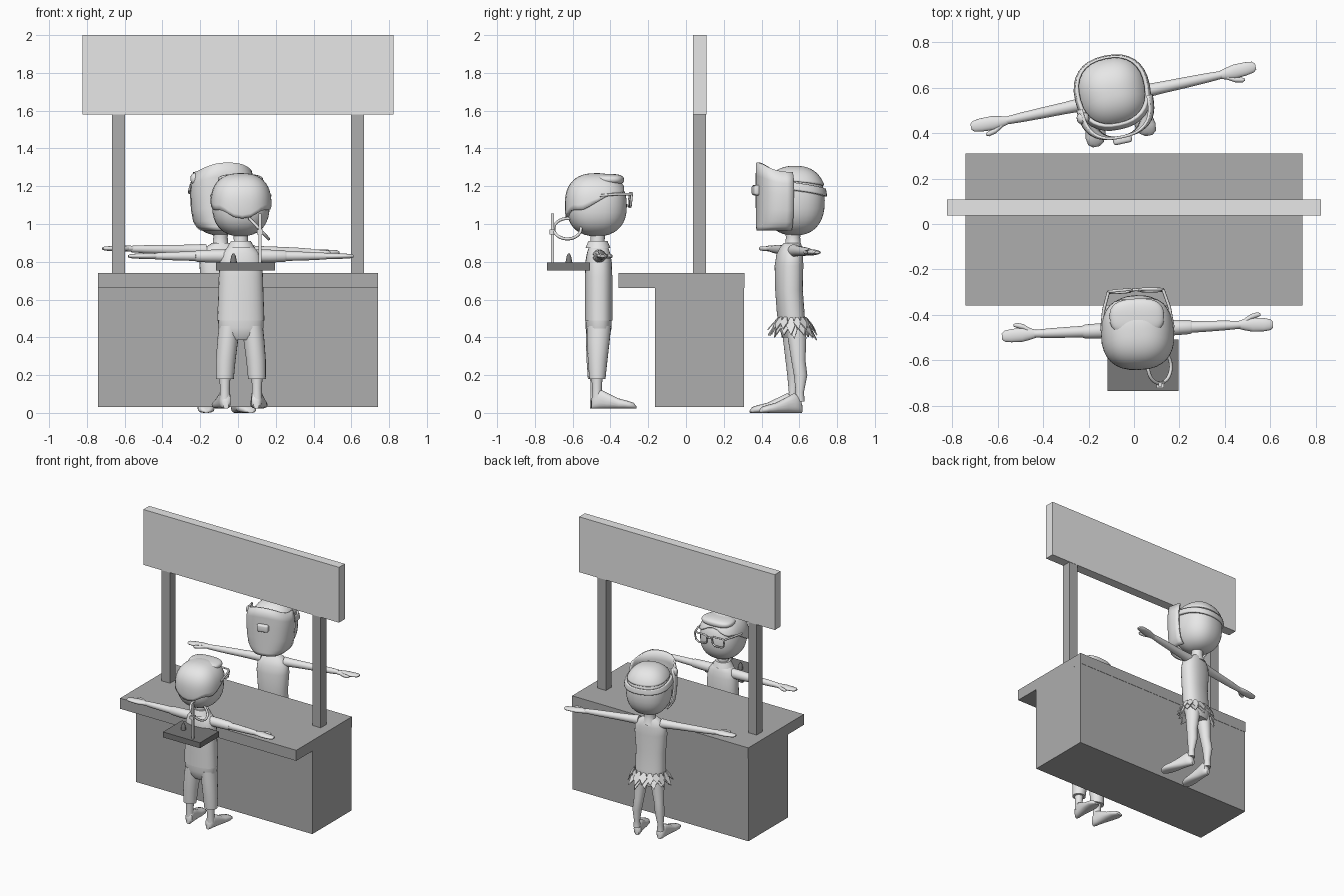
import bpy, bmesh, math, random
from mathutils import Matrix, Vector

if "Cube" in bpy.data.objects:
    bpy.data.objects.remove(bpy.data.objects["Cube"])

random.seed(4)
PI = math.pi
M = Matrix.Identity(4)          # placement of the group being built


def material(name, v):
    m = bpy.data.materials.new(name)
    m.diffuse_color = (v, v, v, 1)
    m.use_nodes = True
    m.node_tree.nodes["Principled BSDF"].inputs["Base Color"].default_value = m.diffuse_color
    return m


LIGHT = material("light_grey", 0.8)
MID = material("mid_grey", 0.42)
DARK = material("dark_grey", 0.19)


def add(name, bm, mat, smooth=True):
    bmesh.ops.remove_doubles(bm, verts=bm.verts, dist=1e-5)
    bmesh.ops.recalc_face_normals(bm, faces=bm.faces)
    for f in bm.faces:
        f.smooth = smooth
    for e in bm.edges:
        if len(e.link_faces) == 2:
            e.smooth = e.calc_face_angle(0) < 0.7
    me = bpy.data.meshes.new(name)
    bm.transform(M)
    bm.to_mesh(me)
    bm.free()
    me.materials.append(mat)
    ob = bpy.data.objects.new(name, me)
    bpy.context.collection.objects.link(ob)
    return ob


def box(name, x, y, z, mat, bevel=0):
    bm = bmesh.new()
    bmesh.ops.create_cube(bm, size=1)
    for v in bm.verts:
        v.co = Vector([(r[0] + r[1]) / 2 + c * (r[1] - r[0]) for r, c in zip((x, y, z), v.co)])
    if bevel:
        bmesh.ops.bevel(bm, geom=bm.edges[:], offset=bevel, segments=3, profile=0.5, affect='EDGES')
    return add(name, bm, mat, bool(bevel))


def spow(v, p):
    return math.copysign(abs(v) ** p, v)


def skin(bm, rows, closed=True):
    n = len(rows[0])
    for a, b in zip(rows, rows[1:]):
        for i in range(n if closed else n - 1):
            j = (i + 1) % n
            bm.faces.new((a[i], a[j], b[j], b[i]))


def loft(name, rings, axis='z', mat=LIGHT, n=20, p=1.0):
    """Capped skin over elliptical rings (x, y, z, radius_a, radius_b)."""
    bm = bmesh.new()
    rows = []
    for x, y, z, a, b in rings:
        row = []
        for i in range(n):
            t = 2 * PI * i / n
            u, w = a * spow(math.cos(t), p), b * spow(math.sin(t), p)
            d = {'z': (u, w, 0), 'x': (0, u, w), 'y': (u, 0, w)}[axis]
            row.append(bm.verts.new((x + d[0], y + d[1], z + d[2])))
        rows.append(row)
    skin(bm, rows)
    bm.faces.new(rows[0])
    bm.faces.new(rows[-1])
    return add(name, bm, mat)


def dome(name, c, r, low=None, high=None, p=0.85, thick=0, n=32, m=18):
    """Boxy ellipsoid, or the zone of it between heights low(t) and high(t); t = 0 is the face."""
    def angle(f, t, default):
        if f is None:
            return default
        return math.acos(max(-1, min(1, spow((f(t) - c[2]) / r[2], 1 / p))))
    bm = bmesh.new()
    rows = []
    for j in range(m + 1):
        row = []
        for i in range(n):
            t = 2 * PI * i / n
            a, b = angle(high, t, 0), angle(low, t, PI)
            ph = a + (b - a) * j / m
            s = spow(math.sin(ph), p) if 0 < ph < PI else 0
            row.append(bm.verts.new((c[0] + r[0] * s * spow(math.sin(t), p),
                                     c[1] - r[1] * s * spow(math.cos(t), p),
                                     c[2] + r[2] * spow(math.cos(ph), p))))
        rows.append(row)
    skin(bm, rows)
    ob = add(name, bm, LIGHT)
    if thick:
        mod = ob.modifiers.new("thickness", 'SOLIDIFY')
        mod.thickness, mod.offset = thick, -1
    return ob


def tube(name, pts, r, cyclic=False):
    cu = bpy.data.curves.new(name, 'CURVE')
    cu.dimensions = '3D'
    cu.bevel_depth, cu.bevel_resolution, cu.use_fill_caps = r, 2, True
    sp = cu.splines.new('POLY')
    sp.points.add(len(pts) - 1)
    for q, co in zip(sp.points, pts):
        q.co = (M @ Vector(co)).to_4d()
    sp.use_cyclic_u = cyclic
    cu.materials.append(LIGHT)
    ob = bpy.data.objects.new(name, cu)
    bpy.context.collection.objects.link(ob)


def arms(who, z, reach, drop=0.0):
    for s, side in ((-1, "left"), (1, "right")):
        k, zz = reach, z + drop * s
        loft(f"{who}_{side}_arm", [(s * x * k, 0, z + (zz - z) * x, r, r) for x, r in
             ((.13, .034), (.2, .03), (.35, .026), (.5, .024), (.65, .021), (.76, .017))], 'x')
        loft(f"{who}_{side}_hand", [(s * x * k, y, zz, a, b) for x, y, a, b in
             ((.74, 0, .016, .014), (.79, 0, .025, .016), (.85, .002, .031, .016),
              (.93, .004, .029, .013), (.98, .005, .024, .011), (1, .005, .013, .006))], 'x')
        loft(f"{who}_{side}_thumb", [(s * x * k, y, zz, r, r) for x, y, r in
             ((.78, -.01, .012), (.84, -.033, .012), (.89, -.041, .011), (.91, -.041, .005))], 'x', n=12)


def feet(who, x, y, z, splay):
    for s, side in ((-1, "left"), (1, "right")):
        loft(f"{who}_{side}_foot", [(s * (x + splay * -dy), y + dy, z + h / 2, a, h / 2) for dy, a, h in
             ((.042, .014, .045), (.03, .027, .08), (0, .031, .105), (-.04, .034, .085),
              (-.1, .043, .055), (-.15, .045, .042), (-.18, .035, .032), (-.195, .015, .015))], 'y', p=.8)


# ---- booth ----
box("counter_base", (-.74, .74), (-.165, .308), (.03, .66), MID)
box("counter_top", (-.74, .74), (-.358, .31), (.66, .74), MID)
for s, side in ((-1, "left"), (1, "right")):
    box(f"{side}_post", sorted((s * .598, s * .668)), (.038, .106), (.74, 1.58), MID)
box("sign_board", (-.822, .822), (.038, .108), (1.58, 2), LIGHT)

# ---- tray with ring stand and small cone ----
box("tray", (-.116, .195), (-.735, -.508), (.754, .795), DARK)
box("stand_rod", (.108, .124), (-.715, -.698), (.79, 1.055), LIGHT)
box("stand_clamp", (.1, .132), (-.722, -.69), (.945, .97), LIGHT)
tube("stand_ring", [(.112 + .073 * .69 * math.cos(t), -.628 + .072 * math.sin(t), .975 - .073 * .74 * math.cos(t))
                    for t in [2 * PI * i / 32 for i in range(32)]], .008, True)
loft("tray_cone", [(-.024, -.62, z, r, r) for z, r in
     ((.79, .02), (.81, .016), (.83, .012), (.845, .004))], mat=DARK, n=14)

# ---- customer: seen from the back, facing the booth ----
M = Matrix.Translation((.015, -.463, 0)) @ Matrix.Rotation(math.radians(182.5), 4, 'Z')
loft("customer_shirt", [(0, 0, z, a, b) for z, a, b in
     ((.49, .125, .073), (.6, .121, .073), (.72, .117, .073), (.8, .113, .07), (.845, .1, .062),
      (.872, .075, .053), (.89, .045, .042))], n=28, p=.85)
loft("customer_hips", [(0, 0, z, a, b) for z, a, b in
     ((.385, .06, .045), (.41, .105, .06), (.45, .12, .069), (.505, .121, .07))], n=28, p=.85)
for s, side in ((-1, "left"), (1, "right")):
    loft(f"customer_{side}_trouser_leg", [(s * x, y, z, a, b) for x, y, z, a, b in
         ((.085, .01, .18, .047, .043), (.08, .008, .28, .052, .052), (.07, .004, .38, .055, .06),
          (.062, 0, .46, .055, .064))])
    loft(f"customer_{side}_ankle", [(s * .085, .012, z, r, r) for z, r in
         ((.07, .028), (.13, .026), (.2, .03))])
    loft(f"customer_{side}_sleeve", [(s * x, 0, .83, r, r) for x, r in
         ((.08, .035), (.15, .034), (.23, .031), (.24, .027))], 'x')
    # spectacles: one rim and one side arm each
    tube(f"spectacle_{side}_rim", [(s * x, y, z) for x, y, z in
         ((.018, -.172, 1.15), (.03, -.176, 1.163), (.11, -.172, 1.163), (.12, -.17, 1.15),
          (.112, -.166, 1.105), (.095, -.165, 1.092), (.045, -.166, 1.092), (.026, -.168, 1.105))], .0065, True)
    tube(f"spectacle_{side}_arm", [(s * .12, -.17, 1.158), (s * .145, -.09, 1.158), (s * .157, 0, 1.15)], .007)
tube("spectacle_bridge", [(-.018, -.172, 1.145), (0, -.175, 1.15), (.018, -.172, 1.145)], .0065)
arms("customer", .83, .597)
feet("customer", .085, .0, .022, .12)
loft("customer_neck", [(0, .005, z, r, r) for z, r in ((.86, .045), (.9, .037), (.97, .04))])
loft("customer_collar", [(0, .003, z, a, b) for z, a, b in
     ((.872, .075, .066), (.888, .066, .06), (.91, .052, .05))])
dome("customer_head", (0, .01, 1.097), (.152, .16, .162))
dome("customer_hair", (0, .012, 1.097), (.162, .167, .172), p=.8, thick=.014,
     low=lambda t: 1.118 + .075 * math.cos(t) + .014 * math.cos(5 * t))
dome("customer_fringe", (0, -.055, 1.235), (.12, .08, .03), p=.75)

# ---- vendor: masked, facing the front ----
M = Matrix.Translation((-.09, .555, 0)) @ Matrix.Rotation(math.radians(12), 4, 'Z')
loft("vendor_torso", [(0, y, z, a, b) for y, z, a, b in
     ((.015, .4, .085, .055), (.01, .44, .105, .066), (0, .52, .108, .07), (-.01, .65, .107, .07),
      (-.01, .78, .117, .072), (-.006, .84, .112, .066), (0, .875, .085, .055), (.004, .9, .045, .04))], n=28, p=.88)
for s, side in ((-1, "left"), (1, "right")):
    loft(f"vendor_{side}_leg", [(s * x, y, z, a, b) for x, y, z, a, b in
         ((.088, .03, .06, .025, .026), (.088, .03, .11, .021, .022), (.084, .035, .2, .033, .036),
          (.074, .025, .28, .035, .038), (.062, .02, .4, .046, .05), (.055, .015, .46, .047, .05))])
arms("vendor", .86, .64, -.01)
feet("vendor", .09, .0, 0, .15)
loft("vendor_neck", [(0, .012, z, r, r) for z, r in ((.86, .055), (.9, .041), (.93, .038), (.98, .045))])
dome("vendor_head", (0, .02, 1.122), (.155, .158, .183))
dome("vendor_hair", (0, .022, 1.122), (.163, .165, .186), thick=.012,
     low=lambda t: 1.225 + .02 * math.cos(t))
dome("vendor_headband", (0, .018, 1.122), (.172, .172, .186), thick=.016, m=5,
     low=lambda t: 1.175 + .03 * math.cos(t), high=lambda t: 1.215 + .03 * math.cos(t))

# leaf skirt: two layers of pointed leaves
bm = bmesh.new()
for layer, count in ((0, 17), (1, 14)):
    for i in range(count):
        t = 2 * PI * (i + .5 * layer) / count
        out, drop = random.uniform(.02, .06), random.uniform(.06, .1)
        pts = []
        for da, dr, dz in ((-.1, 0, 0), (.1, 0, 0), (.22, out * .5, drop * .45),
                           (.05, out, drop), (-.22, out * .5, drop * .45)):
            pts.append(bm.verts.new(((.112 + dr) * math.cos(t + da),
                                     .008 + (.076 + dr) * math.sin(t + da), .505 - layer * .025 - dz)))
        bm.faces.new(pts)
skirt = add("leaf_skirt", bm, LIGHT, False)
skirt.modifiers.new("thickness", 'SOLIDIFY').thickness = .006

# mask: bowed shell, narrow at the chin, higher at the front of the crown
bm = bmesh.new()
rows = []
for h, w in ((0, .68), (.06, .8), (.15, .9), (.35, .97), (.6, 1), (.8, .99), (1, .9)):
    row = []
    for i in range(25):
        a = math.radians(-88 + 176 * i / 24)
        sn, cs = math.sin(a), math.cos(a)
        top = 1.325 - .05 * sn * sn
        row.append(bm.verts.new((.172 * w * spow(sn, .8), -.182 * cs ** .65, .965 + (top - .965) * h)))
    rows.append(row)
skin(bm, rows, False)
mask = add("mask", bm, LIGHT)
mask.modifiers.new("thickness", 'SOLIDIFY').thickness = .012
box("mask_nose", (-.042, .042), (-.206, -.17), (1.152, 1.206), LIGHT, .012)
dome("mask_knob", (-.15, -.06, 1.24), (.028, .025, .03), n=16, m=10)
